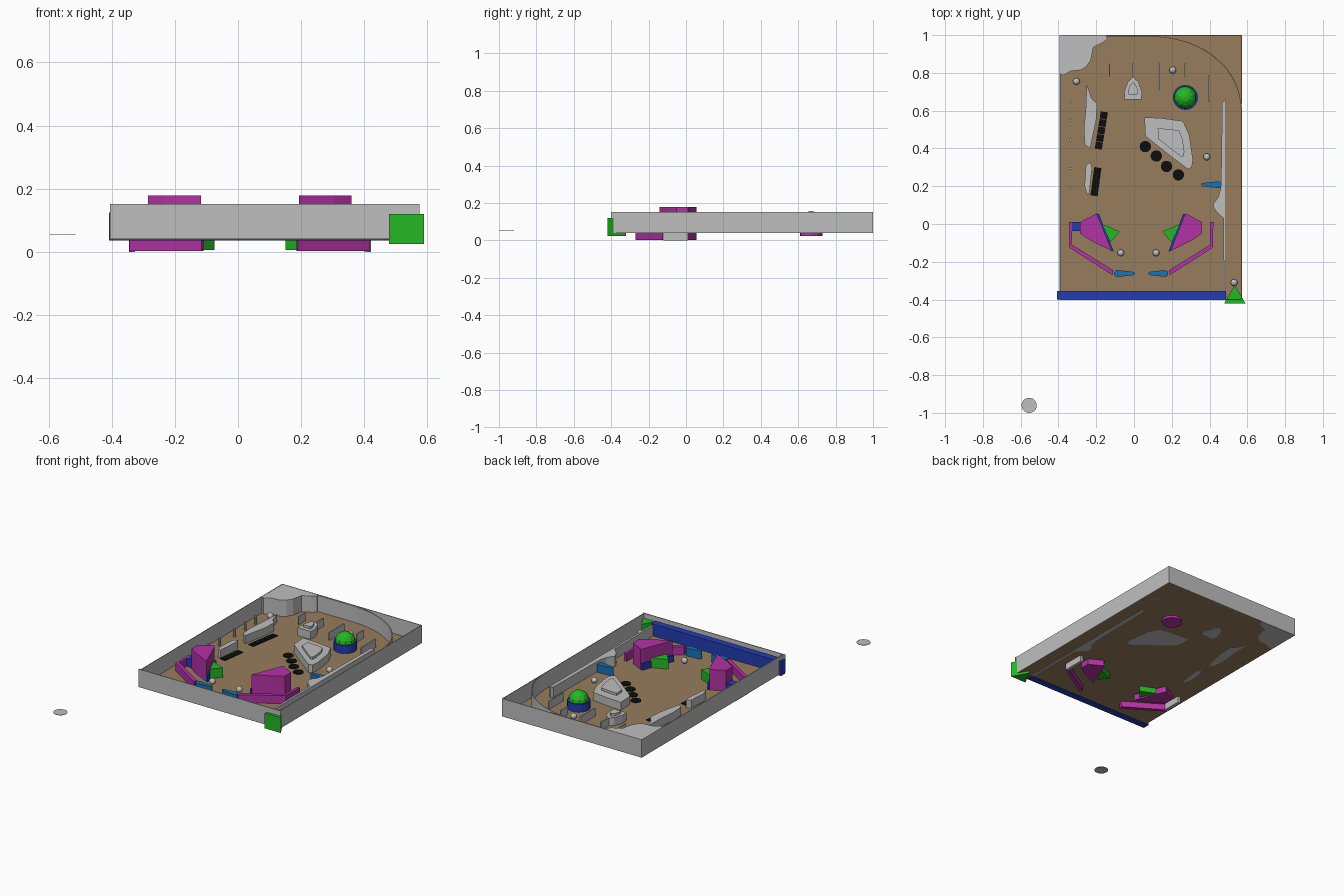
import bpy, bmesh, math
from mathutils import Matrix

if "Cube" in bpy.data.objects:
    bpy.data.objects.remove(bpy.data.objects["Cube"])

def material(name, rgb):
    m = bpy.data.materials.new(name)
    m.diffuse_color = (*rgb, 1)
    m.use_nodes = True
    m.node_tree.nodes["Principled BSDF"].inputs["Base Color"].default_value = m.diffuse_color
    return m

GRAY = material("light gray", (0.52, 0.52, 0.52))
TAN = material("wood tan", (0.31, 0.205, 0.107))
PINK = material("magenta", (0.46, 0.032, 0.38))
GREEN = material("green", (0.018, 0.48, 0.018))
BLUE = material("deep blue", (0.017, 0.045, 0.46))
SKY = material("flipper blue", (0.008, 0.17, 0.46))
BLACK = material("black", (0.004, 0.004, 0.004))

FLOOR = 0.05
MIRROR = 0.0375          # centre line of the lower playfield

def finish(bm, name, mat):
    bmesh.ops.recalc_face_normals(bm, faces=bm.faces)
    me = bpy.data.meshes.new(name)
    bm.to_mesh(me)
    bm.free()
    ob = bpy.data.objects.new(name, me)
    bpy.context.collection.objects.link(ob)
    me.materials.append(mat)
    return ob

def prism(name, pts, z0, z1, mat):
    """Extrude a flat outline from z0 to z1."""
    bm = bmesh.new()
    f = bm.faces.new([bm.verts.new((x, y, z0)) for x, y in pts])
    ext = bmesh.ops.extrude_face_region(bm, geom=[f])["geom"]
    for v in ext:
        if isinstance(v, bmesh.types.BMVert):
            v.co.z = z1
    return finish(bm, name, mat)

def box(name, x0, x1, y0, y1, z0, z1, mat):
    return prism(name, [(x0, y0), (x1, y0), (x1, y1), (x0, y1)], z0, z1, mat)

def ring(x, y, r, n):
    return [(x + r * math.cos(2 * math.pi * i / n), y + r * math.sin(2 * math.pi * i / n)) for i in range(n)]

def mirrored(pts):
    return [(2 * MIRROR - x, y) for x, y in pts]

def shrink(pts, s):
    cx = sum(p[0] for p in pts) / len(pts)
    cy = sum(p[1] for p in pts) / len(pts)
    return [(cx + (x - cx) * s, cy + (y - cy) * s) for x, y in pts]

# Board and outer walls
box("playfield", -0.39, 0.568, -0.398, 0.998, 0.04, FLOOR, TAN)
box("front_wall", -0.405, 0.575, -0.402, -0.397, 0.04, 0.152, GRAY)
box("back_wall", -0.393, 0.571, 0.996, 1.0, 0.04, 0.152, GRAY)
box("left_wall", -0.394, -0.39, -0.4, 1.0, 0.04, 0.152, GRAY)
box("right_wall", 0.567, 0.571, -0.4, 1.0, 0.04, 0.152, GRAY)
box("drain_bar", -0.408, 0.488, -0.396, -0.355, 0.036, 0.125, BLUE)

# Curved ball guide at the top right
arc = [(-0.14, 0.993)] + [(0.1 + 0.466 * math.sin(a), 0.62 + 0.373 * math.cos(a))
                          for a in [math.pi / 2 * i / 20 for i in range(21)]]
inner = [(x - 0.003, y - 0.003) for x, y in arc]
prism("top_arch", arc + inner[::-1], 0.04, 0.15, GRAY)

# Solid gray islands and lane divider
prism("corner_block", [(-0.39, 0.998), (-0.148, 0.998), (-0.14, 0.98), (-0.165, 0.96), (-0.215, 0.935),
                       (-0.228, 0.87), (-0.25, 0.835), (-0.28, 0.815), (-0.335, 0.81), (-0.375, 0.787),
                       (-0.39, 0.795)], 0.039, 0.151, GRAY)
prism("shooter_lane", [(0.467, 0.64), (0.478, 0.655), (0.488, 0.65), (0.488, -0.356), (0.476, -0.356),
                       (0.474, 0.03), (0.44, 0.06), (0.42, 0.09), (0.422, 0.11), (0.447, 0.145),
                       (0.459, 0.19), (0.462, 0.3)], 0.039, 0.115, GRAY)
target_island = [(0.055, 0.565), (0.15, 0.56), (0.26, 0.545), (0.293, 0.47), (0.312, 0.34), (0.306, 0.3),
                 (0.285, 0.29), (0.18, 0.37), (0.06, 0.465)]
arch_island = [(-0.05, 0.66), (0.04, 0.66), (0.042, 0.70), (0.022, 0.755), (-0.005, 0.778),
               (-0.032, 0.755), (-0.052, 0.70)]
for name, pts in (("target_island", target_island), ("arch_island", arch_island)):
    prism(name, pts, 0.039, 0.1, GRAY)
    prism(name + "_cap", shrink(pts, 0.55), 0.1, 0.115, GRAY)
prism("left_island", [(-0.25, 0.74), (-0.225, 0.665), (-0.195, 0.635), (-0.2, 0.55), (-0.232, 0.4),
                      (-0.26, 0.42), (-0.266, 0.5), (-0.256, 0.6)], 0.039, 0.1, GRAY)
prism("lower_left_island", [(-0.255, 0.31), (-0.232, 0.33), (-0.222, 0.3), (-0.236, 0.165),
                            (-0.248, 0.155), (-0.262, 0.2)], 0.039, 0.1, GRAY)

# Thin rollover rails and small posts
for x, y0, y1, w in ((-0.13, 0.78, 0.85, 0.002), (-0.005, 0.77, 0.85, 0.004), (0.132, 0.71, 0.855, 0.004),
                     (0.272, 0.78, 0.85, 0.004), (0.398, 0.645, 0.79, 0.004)):
    box("lane_rail", x - w, x + w, y0, y1, FLOOR, 0.1, GRAY)
for y in (0.65, 0.55, 0.445, 0.295, 0.19):
    prism("post", ring(-0.335, y, 0.008, 8), FLOOR, 0.1, GRAY)

# Flat black targets
for x, y in ((0.06, 0.41), (0.118, 0.36), (0.172, 0.305), (0.235, 0.26)):
    prism("round_target", ring(x, y, 0.03, 20), FLOOR, 0.054, BLACK)
tilt = math.radians(-9)
def square_row(start, end, n):
    for i in range(n):
        t = i / (n - 1)
        x = start[0] + (end[0] - start[0]) * t
        y = start[1] + (end[1] - start[1]) * t
        c, s = 0.019 * math.cos(tilt), 0.019 * math.sin(tilt)
        prism("square_target", [(x + u * c - v * s, y + u * s + v * c)
                                for u, v in ((-1, -1), (1, -1), (1, 1), (-1, 1))], FLOOR, 0.054, BLACK)
square_row((-0.16, 0.575), (-0.186, 0.415), 5)
square_row((-0.194, 0.28), (-0.209, 0.168), 4)

# Slingshots and outlane guides, left and right
sling = [(-0.285, 0.01), (-0.2, 0.055), (-0.19, 0.04), (-0.118, -0.142), (-0.23, -0.088), (-0.285, -0.05)]
band = [(-0.198, 0.055), (-0.185, 0.052), (-0.108, -0.145), (-0.12, -0.143)]
kicker = [(-0.17, 0.0), (-0.075, -0.04), (-0.125, -0.098)]
guide = [(-0.345, 0.01), (-0.328, 0.01), (-0.328, -0.11), (-0.11, -0.245), (-0.115, -0.27), (-0.343, -0.125)]
skirt = [(-0.346, 0.012), (-0.326, 0.012), (-0.326, -0.105), (-0.346, -0.12)]
for side, f in (("left", list), ("right", mirrored)):
    prism(side + "_slingshot", f(sling), 0.003, 0.178, PINK)
    prism(side + "_sling_band", f(band), 0.04, 0.09, BLUE)
    prism(side + "_kicker", f(kicker), 0.006, 0.11, GREEN)
    prism(side + "_guide", f(guide), 0.003, 0.1, PINK)
    prism(side + "_guide_skirt", f(skirt), 0.0, 0.042, GRAY)
box("outlane_gate", -0.33, -0.287, -0.038, 0.01, FLOOR, 0.1, BLUE)

# Flippers: tapered capsule from pivot to tip
def flipper(name, px, tx, y):
    d = 1 if tx > px else -1
    pts = [(px - d * 0.018 * math.sin(a), y + 0.018 * math.cos(a)) for a in [math.pi * i / 8 for i in range(9)]]
    pts += [(tx + d * 0.009 * math.sin(a), y - 0.009 * math.cos(a)) for a in [math.pi * i / 6 for i in range(7)]]
    prism(name, pts, FLOOR, 0.1, SKY)
flipper("left_flipper", -0.088, -0.005, -0.262)
flipper("right_flipper", 0.163, 0.085, -0.262)
flipper("upper_flipper", 0.448, 0.365, 0.208)

# Bumper with faceted dome
prism("bumper_foot", ring(0.272, 0.67, 0.06, 20), 0.025, 0.045, PINK)
prism("bumper_ring", ring(0.272, 0.67, 0.066, 20), 0.045, 0.1, BLUE)
bm = bmesh.new()
bmesh.ops.create_uvsphere(bm, u_segments=10, v_segments=8, radius=0.06)
bmesh.ops.bisect_plane(bm, geom=bm.verts[:] + bm.edges[:] + bm.faces[:], plane_co=(0, 0, -0.001),
                       plane_no=(0, 0, -1), clear_outer=True)
bm.transform(Matrix.Translation((0.272, 0.67, 0.097)))
finish(bm, "bumper_dome", GREEN)

# Balls
for x, y in ((-0.305, 0.755), (0.205, 0.815), (0.385, 0.355), (0.53, -0.31), (-0.07, -0.153), (0.117, -0.153)):
    bm = bmesh.new()
    bmesh.ops.create_uvsphere(bm, u_segments=20, v_segments=12, radius=0.018,
                              matrix=Matrix.Translation((x, y, 0.07)))
    for face in bm.faces:
        face.smooth = True
    finish(bm, "ball", GRAY)

# Plunger wedge and the loose flat disc in front
prism("plunger", [(0.478, -0.42), (0.59, -0.42), (0.533, -0.322)], 0.025, 0.12, GREEN)
prism("loose_disc", ring(-0.555, -0.96, 0.04, 32), 0.054, 0.056, GRAY)
